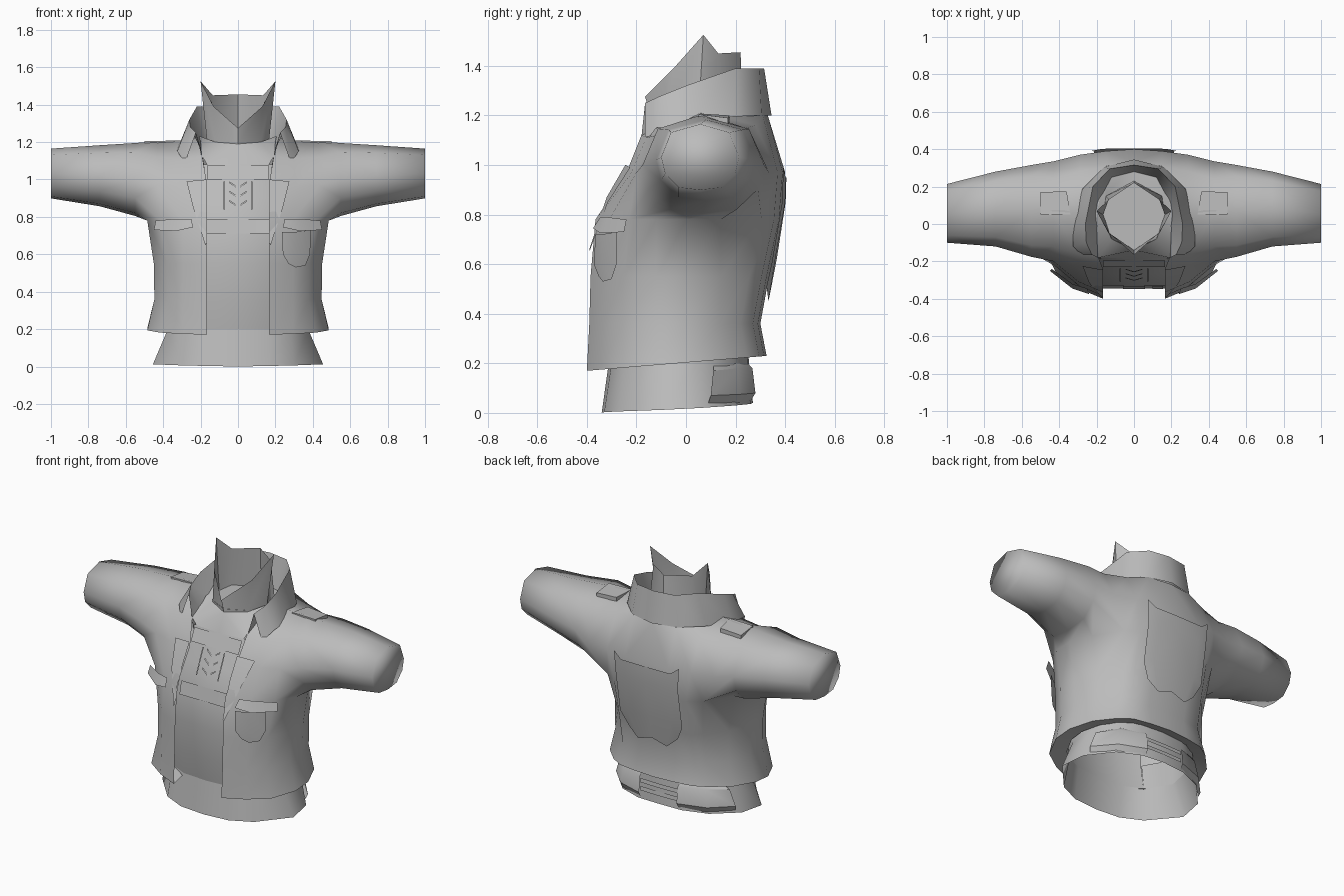
import bpy, bmesh, math

cloth = bpy.data.materials.new("grey_cloth")
cloth.diffuse_color = (0.5, 0.5, 0.5, 1)


def make(name, grids, mirror=True, angle=50, caps=()):
    """Skin rows of points into quads, optionally mirrored across x."""
    bm = bmesh.new()
    for s in ((1, -1) if mirror else (1,)):
        for rows in grids:
            vs = [[bm.verts.new((p[0] * s, p[1], p[2])) for p in r] for r in rows]
            for a, b in zip(vs, vs[1:]):
                for i in range(len(a) - 1):
                    bm.faces.new((a[i], a[i + 1], b[i + 1], b[i]))
        for c in caps:
            bm.faces.new([bm.verts.new((p[0] * s, p[1], p[2])) for p in c])
    bmesh.ops.remove_doubles(bm, verts=bm.verts, dist=0.0005)
    bmesh.ops.dissolve_degenerate(bm, edges=bm.edges, dist=0.0001)
    bmesh.ops.recalc_face_normals(bm, faces=bm.faces)
    me = bpy.data.meshes.new(name)
    bm.to_mesh(me)
    bm.free()
    me.materials.append(cloth)
    ob = bpy.data.objects.new(name, me)
    bpy.context.collection.objects.link(ob)
    bpy.ops.object.select_all(action='DESELECT')
    ob.select_set(True)
    bpy.context.view_layer.objects.active = ob
    bpy.ops.object.shade_smooth_by_angle(angle=math.radians(angle))
    return ob


# Shirt front profile (height, depth) seen in the jacket opening
rows = [(.2, -.312), (.35, -.335), (.55, -.348), (.75, -.338), (.9, -.275), (1.08, -.19), (1.2, -.14)]


def shirt_y(z):
    for (z0, y0), (z1, y1) in zip(rows, rows[1:]):
        if z <= z1:
            return y0 + (y1 - y0) * (z - z0) / (z1 - z0)


# Jacket torso: half rings from the front opening round to the back centre
def ring(zf, zb, yf, yb, w):
    pts = [(.165, yf), (.295, yf + .055), (w - .07, yf + .135), (w, -.12), (w, .0),
           (w - .055, .14), (w - .155, yb - .08), (.25, yb - .03), (.13, yb - .01), (0, yb)]
    return [(x, y, zf + (zb - zf) * (y - yf) / (yb - yf)) for x, y in pts]


levels = [ring(.17, .23, -.40, .325, .485), ring(.36, .36, -.39, .30, .447),
          ring(.55, .55, -.385, .335, .45), ring(.78, .78, -.365, .385, .485)]
top = levels[-1]

# Shoulder columns running from the chest over the shoulder to the back
neck = [top[0], (.165, -.24, .97), (.19, -.18, 1.12), (.2, .05, 1.23),
        (.15, .31, 1.2), (.15, .39, .97), top[8]]
mid = [top[1], (.31, -.225, .96), (.30, -.16, 1.11), (.29, .06, 1.21),
       (.29, .28, 1.16), (.29, .37, .97), top[7]]
outer = [top[2], (.43, -.2, .97), (.43, -.12, 1.12), (.43, .07, 1.205),
         (.43, .24, 1.15), (.43, .335, .97), top[6]]
back = [[(0, .33, 1.2), (0, .4, .97), top[9]], neck[4:]]

# Sleeve: closed loops from armhole to cuff
UNIT = [(-.55, -.92), (0, -1), (.55, -.92), (.9, -.5), (1, 0),
        (.75, .75), (0, 1), (-.75, .75), (-1, 0), (-.9, -.5)]


def cuff(x, y, z, ry, rz):
    loop = [(x, y + a * ry, z + b * rz) for a, b in UNIT]
    return loop + loop[:1]


armhole = top[3:6] + [outer[i] for i in (6, 5, 4, 3, 2, 1, 0)] + top[3:4]
sleeve = [armhole, cuff(.55, .07, 1.0, .245, .195), cuff(.74, .08, 1.02, .2, .163),
          cuff(1.0, .057, 1.032, .157, .133)]
make("jacket", [levels, [neck, mid, outer], back, sleeve],
     caps=[sleeve[-1][:-1]], angle=120)

# Turned-in underside of the hem
under = [(x * .8 if i else .165, y * .78, z + .02) for i, (x, y, z) in enumerate(levels[0])]
make("jacket_hem", [[under, levels[0]]])

# Jacket collar: inner side, top fold and outer fall
fold = [(0, .315, 1.39), (.13, .295, 1.39), (.22, .2, 1.39), (.26, 0, 1.32), (.255, -.1, 1.28), (.225, -.165, 1.25)]
fall = [(0, .345, 1.2), (.16, .305, 1.2), (.275, .19, 1.195), (.325, 0, 1.16), (.325, -.12, 1.15), (.283, -.165, 1.09)]
inner = [(0, .28, 1.2), (.12, .25, 1.2), (.19, .12, 1.21), (.2, -.03, 1.2), (.195, -.1, 1.15), (.17, -.19, 1.02)]
make("jacket_collar", [[inner, fold, fall]], angle=45)

# Lapels folded back along the opening
make("lapels", [[[(.165, -.245, 1.0), (.275, -.225, .99)],
                 [(.165, -.32, .87), (.24, -.315, .85)],
                 [(.167, -.39, .66), (.175, -.39, .65)]]])

# Shirt front panel continuing behind the jacket edges
make("shirt_front", [[[(0, y, z), (.165, y + .012, z), (.28, y + .065, z)] for z, y in rows[:-1]]])

# Flared shirt hem below the jacket
hem = [(0, -.34, 0), (.165, -.33, .003), (.30, -.27, .006), (.455, -.1, .012), (.43, .06, .02),
       (.3, .2, .03), (.15, .26, .036), (0, .27, .04)]
waist = [(0, -.312, .2), (.165, -.3, .2), (.28, -.247, .2), (.375, -.1, .2), (.36, .06, .22),
         (.28, .19, .24), (.15, .245, .25), (0, .25, .25)]
upper = [(x, y - .02 if y < -.2 else y, .36) for x, y, z in waist]
make("shirt_hem", [[hem, waist]])
make("shirt_waist", [[waist[2:], upper[2:]]])

# Pointed shirt collar, closed neck and yoke filling the jacket neckline
rim = [(0, .22, 1.455), (.135, .13, 1.45), (.2, .07, 1.525), (.13, -.05, 1.39), (0, -.165, 1.275)]
base = [(0, .23, 1.2), (.15, .15, 1.2), (.165, .05, 1.2), (.12, -.08, 1.2), (0, -.14, 1.19)]
make("shirt_collar", [[rim, base]], angle=40)
make("neck_lining", [[[(0, y, 1.21) for x, y, z in base], [(x, y, 1.21) for x, y, z in base]]])
yoke = [(0, .33, 1.2), neck[4], neck[3], neck[2], (.165, -.178, 1.08), (0, -.19, 1.08)]
make("shirt_yoke", [[yoke, base + base[-1:]]])

# Chest pocket flaps on both sides, pocket pouch on one
make("pocket_flaps", [[[(.25, -.345, .79), (.33, -.32, .79), (.44, -.24, .78)],
                       [(.24, -.375, .745), (.33, -.345, .725), (.45, -.25, .73)]]])
make("pocket", [[[(.235, -.365, .72), (.31, -.34, .72), (.39, -.28, .73)],
                 [(.24, -.372, .6), (.31, -.34, .6), (.385, -.28, .6)],
                 [(.27, -.352, .55), (.31, -.335, .53), (.36, -.3, .54)]]], mirror=False)

# Shoulder tabs following the slope of the shoulder
tab = [(.34, .05, 1.208), (.36, .175, 1.2), (.5, .17, 1.19), (.5, .05, 1.205)]
make("shoulder_tabs", [[[(x, y, z - .025) for x, y, z in tab + tab[:1]], tab + tab[:1]]],
     caps=[tab], angle=30)

# Back patch
make("back_patch", [[[(0, .405, .95), (.17, .402, .95), (.225, .392, .99)],
                     [(0, .402, .85), (.15, .4, .85), (.215, .388, .85)],
                     [(0, .366, .62), (.15, .36, .62), (.215, .345, .6)],
                     [(0, .338, .48), (.1, .333, .45), (.17, .325, .51)]]])


# Thin plates lying on the shirt front
def plate(name, x0, x1, z0, z1, mirror=False, lift=.006):
    make(name, [[[(x, shirt_y(z) - lift, z) for x in (x0, x1)] for z in (z0, z1)]], mirror)


plate("chest_band", 0, .165, .71, .79, True, .004)
plate("buckle", -.06, .06, .715, .785, False, .009)
plate("side_clip", .1, .155, .715, .79, False, .009)
plate("front_seams", .07, .078, .84, .99, True)
plate("neck_placket", 0, .165, 1.0, 1.075, True, .003)
for i, z in enumerate((.88, .93, .98)):
    make("lace_%d" % i, [[[(0, shirt_y(z - .03) - .007, z - .03), (0, shirt_y(z - .02) - .007, z - .02)],
                          [(.045, shirt_y(z) - .007, z), (.045, shirt_y(z + .01) - .007, z + .01)]]])

# Pouches either side of the back of the hem, with straps between them
make("hem_pouches", [[[(.13, .25, .2), (.27, .2, .2), (.34, .11, .19)],
                      [(.13, .268, .18), (.28, .21, .18), (.38, .11, .17)],
                      [(.13, .28, .08), (.3, .22, .075), (.415, .1, .07)],
                      [(.13, .262, .05), (.29, .205, .04), (.405, .09, .04)]]], angle=30)
for i, z in enumerate((.09, .14)):
    make("back_strap_%d" % i, [[[(0, .272, z), (.13, .268, z)],
                                [(0, .269, z + .025), (.13, .265, z + .025)]]])
